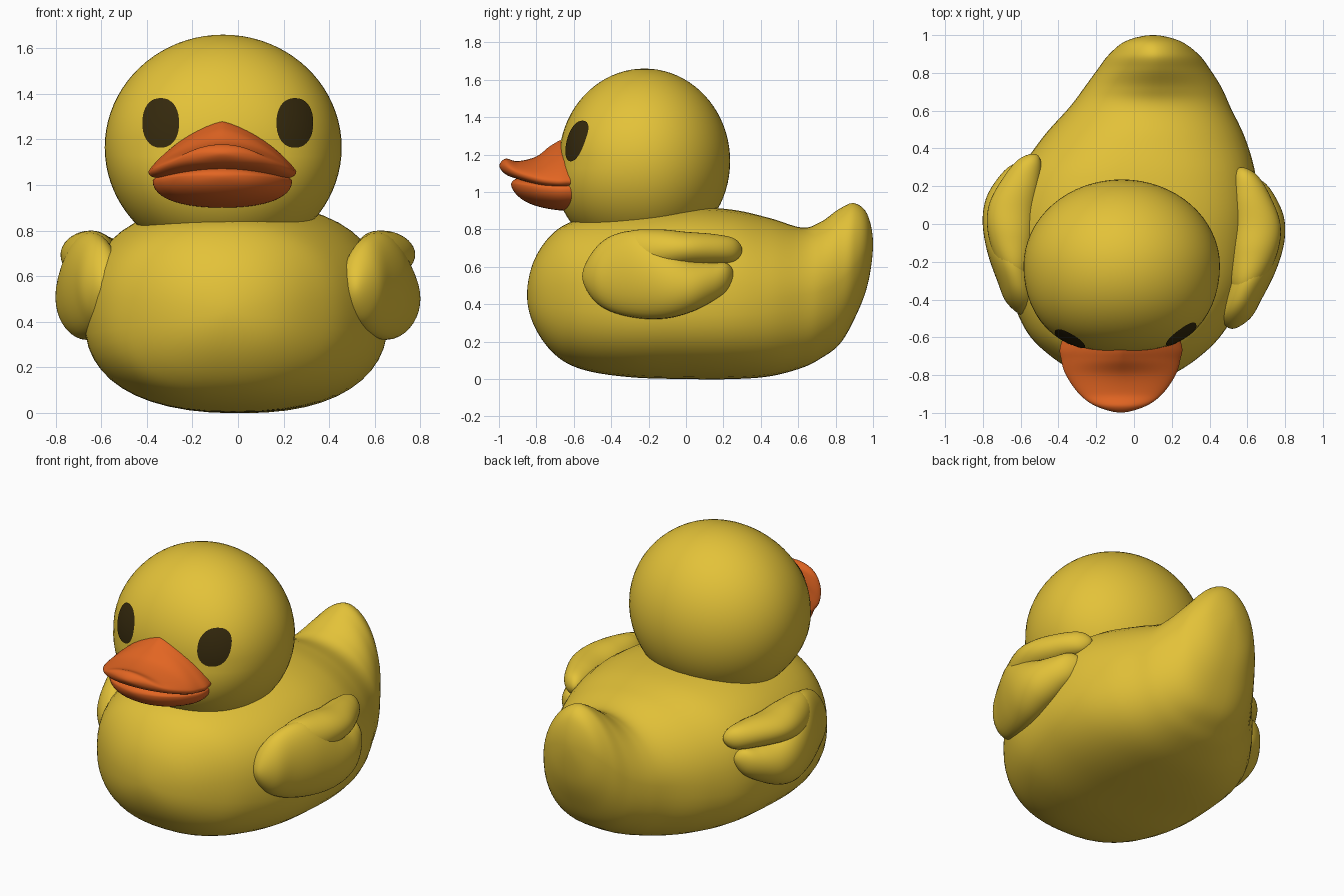
import bpy, bmesh, math
from mathutils import Matrix, Vector

if "Cube" in bpy.data.objects:
    bpy.data.objects.remove(bpy.data.objects["Cube"])


def material(name, rgb):
    m = bpy.data.materials.new(name)
    m.diffuse_color = (*rgb, 1)
    m.use_nodes = True
    m.node_tree.nodes["Principled BSDF"].inputs["Base Color"].default_value = m.diffuse_color
    return m


YELLOW = material("duck yellow", (0.77, 0.54, 0.04))
ORANGE = material("beak orange", (0.76, 0.13, 0.016))
DARK = material("eye dark brown", (0.035, 0.022, 0.004))


def finish(name, bm, mat):
    bmesh.ops.remove_doubles(bm, verts=bm.verts, dist=1e-5)
    bmesh.ops.recalc_face_normals(bm, faces=bm.faces)
    for f in bm.faces:
        f.smooth = True
    me = bpy.data.meshes.new(name)
    bm.to_mesh(me)
    bm.free()
    me.materials.append(mat)
    ob = bpy.data.objects.new(name, me)
    bpy.context.collection.objects.link(ob)
    return ob


def catmull(a, b, c, d, t):
    return [0.5 * (2 * q + (r - p) * t + (2 * p - 5 * q + 4 * r - s) * t * t
                   + (3 * q - p - 3 * r + s) * t ** 3) for p, q, r, s in zip(a, b, c, d)]


def loft(name, rows, mat, low=1.0, droop=0.0, matrix=None, sides=48, sub=7):
    """Smooth skin over cross-sections along y.
    Row: y, centre x, half width, bottom z, widest z, top z, top exponent."""
    rows = [list(r) if len(r) == 7 else [*r[:4], (r[3] + r[4]) / 2, r[4], 1] for r in rows]

    def mirrored(r):  # phantom row beyond a tip gives it a round end
        return [r[0], r[1], -r[2], r[5], r[4], r[3], r[6]]

    pts = [mirrored(rows[1])] + rows + [mirrored(rows[-2])]
    path = [catmull(*pts[i:i + 4], k / sub) for i in range(len(rows) - 1) for k in range(sub)]
    path.append(rows[-1])
    bm = bmesh.new()
    rings = []
    for y, cx, hw, zb, zw, zt, p in path:
        ring = []
        for i in range(sides):
            a = 2 * math.pi * i / sides
            c, s = math.cos(a), math.sin(a)
            e = p if s >= 0 else low
            x = hw * math.copysign(abs(c) ** e, c)
            z = zw + (zt - zw if s >= 0 else zb - zw) * abs(s) ** e
            ring.append(bm.verts.new((cx + x, y, z - droop * (x / 0.32) ** 2)))
        rings.append(ring)
    for r0, r1 in zip(rings, rings[1:]):
        for i in range(sides):
            j = (i + 1) % sides
            bm.faces.new((r0[i], r0[j], r1[j], r1[i]))
    if matrix:
        bm.transform(matrix)
    return finish(name, bm, mat)


# Body with upturned tail
loft("body", [
    (-.85, -.04, 0, .45, .45, .45, 1),
    (-.81, -.04, .21, .28, .45, .64, .95),
    (-.70, -.045, .395, .13, .44, .79, .9),
    (-.55, -.045, .535, .05, .43, .86, .85),
    (-.30, -.025, .64, .01, .42, .90, .82),
    (0, -.005, .662, 0, .42, .92, .8),
    (.25, .015, .63, 0, .42, .905, .85),
    (.45, .05, .54, .015, .43, .86, .95),
    (.62, .085, .425, .06, .45, .81, 1.02),
    (.72, .10, .365, .11, .47, .84, 1.1),
    (.82, .105, .297, .185, .52, .91, 1.15),
    (.90, .105, .235, .32, .60, .94, 1.15),
    (.97, .10, .14, .50, .69, .88, 1.1),
    (1.0, .10, 0, .72, .72, .72, 1)], YELLOW, low=.84)

# Head: ellipsoid with a fuller, flatter front and cheeks
HEAD = Vector((-.065, -.222, 1.165))
RX, RY, RZ = .52, .458, .495


def head_point(u, w, v, lift=0.0):
    if v < 0:
        v *= (1 - .22 * min(w, 0)) * (1 + .19 * u * u)
    return HEAD + Vector((u * RX, v * RY, w * RZ)) * (1 + lift)


bm = bmesh.new()
bmesh.ops.create_uvsphere(bm, u_segments=64, v_segments=40, radius=1)
for vert in bm.verts:
    vert.co = head_point(vert.co.x, vert.co.z, vert.co.y)
finish("head", bm, YELLOW)

# Eyes: thin oval skins lying on the head
for name, ex in (("left_eye", -.337), ("right_eye", .247)):
    bm = bmesh.new()
    rings = []
    for k in range(7):
        ring = []
        for i in range(40):
            a = 2 * math.pi * i / 40
            c, s = math.cos(a), math.sin(a)
            u = (ex + .08 * k / 6 * math.copysign(abs(c) ** .9, c) - HEAD.x) / RX
            w = (1.272 + .108 * k / 6 * math.copysign(abs(s) ** .9, s) - HEAD.z) / RZ
            ring.append(bm.verts.new(head_point(u, w, -math.sqrt(1 - u * u - w * w), .008)))
        rings.append(ring)
    for r0, r1 in zip(rings, rings[1:]):
        for i in range(40):
            j = (i + 1) % 40
            bm.faces.new((r0[i], r0[j], r1[j], r1[i]))
    finish(name, bm, DARK)

# Beak halves
loft("upper_beak", [
    (-.45, -.065, 0, 1.10, 1.10, 1.10, 1.2),
    (-.50, -.065, .25, 1.04, 1.10, 1.28, 1.5),
    (-.64, -.068, .32, 1.035, 1.11, 1.285, 1.6),
    (-.72, -.07, .315, 1.035, 1.11, 1.25, 1.5),
    (-.80, -.07, .29, 1.045, 1.115, 1.19, 1.25),
    (-.90, -.07, .22, 1.07, 1.125, 1.165, 1),
    (-.965, -.07, .13, 1.095, 1.14, 1.178, 1),
    (-.998, -.07, 0, 1.14, 1.14, 1.14, 1)], ORANGE, low=.9, droop=.05)
loft("lower_beak", [
    (-.45, -.065, 0, 1.0, 1.0, 1.0, 1),
    (-.50, -.065, .24, .91, 1.04, 1.08, 1),
    (-.64, -.068, .305, .90, 1.05, 1.09, 1),
    (-.76, -.07, .275, .915, 1.05, 1.085, 1),
    (-.85, -.07, .21, .945, 1.05, 1.08, 1),
    (-.91, -.07, .12, .99, 1.045, 1.07, 1),
    (-.935, -.07, 0, 1.04, 1.04, 1.04, 1)], ORANGE, droop=.035)

# Wings: a broad lower lobe and an upper feather, mirrored across the slightly turned body axis
LOWER = [(-.555, .52, 0, .55, .55), (-.50, .535, .08, .43, .68), (-.40, .57, .105, .36, .765),
         (-.25, .625, .125, .325, .79), (-.10, .665, .13, .325, .70), (.03, .675, .12, .36, .635),
         (.14, .655, .095, .415, .622), (.22, .63, .06, .475, .618), (.255, .61, 0, .56, .56)]
UPPER = [(-.42, .57, 0, .68, .68), (-.32, .595, .085, .56, .785), (-.15, .635, .125, .58, .80),
         (0, .65, .125, .605, .787), (.15, .62, .10, .615, .775), (.26, .59, .06, .63, .75),
         (.30, .57, 0, .69, .69)]
turn = Matrix.Rotation(-.065, 4, 'Z')
flip = turn @ Matrix.Diagonal((-1, 1, 1, 1)) @ turn.inverted()
for side, m in (("right", None), ("left", flip)):
    loft(side + "_wing_lower", LOWER, YELLOW, matrix=m, sides=36)
    loft(side + "_wing_upper", UPPER, YELLOW, matrix=m, sides=36)
